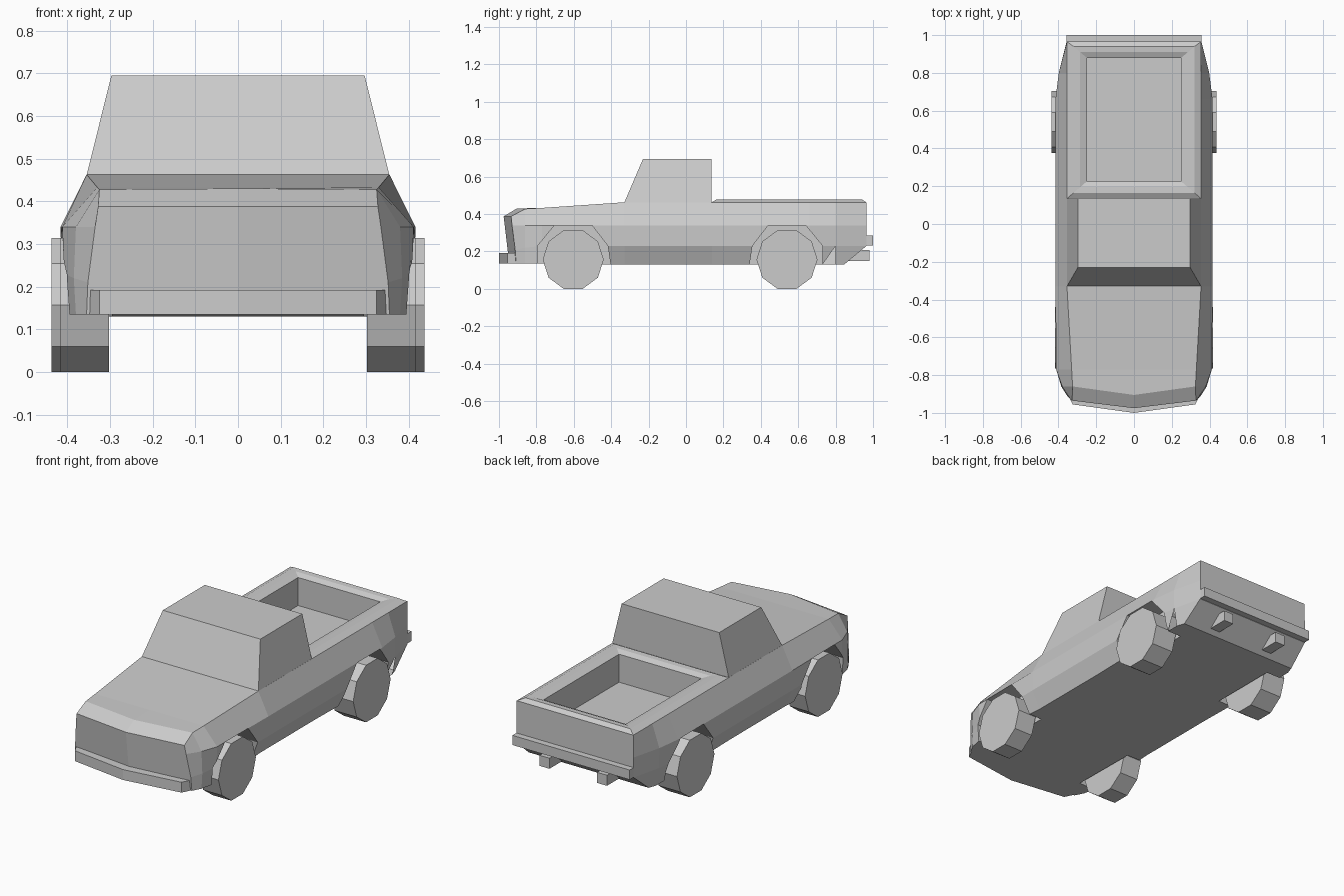
import bpy, bmesh, math

if "Cube" in bpy.data.objects:
    bpy.data.objects.remove(bpy.data.objects["Cube"])


def mesh_object(name, verts, faces):
    bm = bmesh.new()
    vs = [bm.verts.new(v) for v in verts]
    for f in faces:
        bm.faces.new([vs[i] for i in f])
    bmesh.ops.recalc_face_normals(bm, faces=bm.faces)
    me = bpy.data.meshes.new(name)
    bm.to_mesh(me)
    bm.free()
    ob = bpy.data.objects.new(name, me)
    bpy.context.collection.objects.link(ob)
    return ob


def loft(name, rings, caps):
    n = len(rings[0])
    faces = [(r * n + i, r * n + (i + 1) % n, (r + 1) * n + (i + 1) % n, (r + 1) * n + i)
             for r in range(len(rings) - 1) for i in range(n)]
    return mesh_object(name, [p for r in rings for p in r], faces + caps)


def prism(name, pts, axis, lo, hi):
    def place(p, d):
        return (d, p[0], p[1]) if axis == 'X' else (p[0], p[1], d)
    n = len(pts)
    rings = [[place(p, d) for p in pts] for d in (lo, hi)]
    return loft(name, rings, [tuple(range(n)), tuple(range(n, 2 * n))])


def box(name, x0, x1, y0, y1, z0, z1):
    return prism(name, [(x0, y0), (x1, y0), (x1, y1), (x0, y1)], 'Z', z0, z1)


def cut(target, cutter):
    cutter.hide_render = True
    cutter.hide_set(True)
    m = target.modifiers.new(cutter.name, 'BOOLEAN')
    m.operation = 'DIFFERENCE'
    m.solver = 'EXACT'
    m.object = cutter


# Body: half sections (top centre, shoulder, belt, sill, bottom, bottom centre), nose to tail
def section(y, top, shoulder, belt, sill, bottom, low=0.13):
    return [(0, y, top), (shoulder, y, top), (belt, y, 0.34),
            (sill, y, 0.23), (bottom, y, low), (0, y, low)]


halves = [
    [(0, -.975, .388), (.328, -.935, .388), (.335, -.93, .34),
     (.352, -.913, .21), (.355, -.908, .135), (0, -.945, .135)],
    [(0, -.905, .43), (.325, -.86, .428), (.38, -.86, .34),
     (.385, -.86, .22), (.38, -.86, .135), (0, -.86, .135)],
    section(-.77, .433, .33, .412, .407, .40, .135),
    section(-.33, .463, .355, .416, .414, .37),
    section(.14, .463, .355, .416, .414, .37),
    section(.66, .463, .355, .416, .414, .38),
    section(.80, .463, .355, .398, .396, .38),
    [(0, .965, .463), (.355, .965, .463), (.357, .965, .34),
     (.357, .965, .23), (.365, .845, .13), (0, .845, .13)],
]
rings = [h + [(-x, y, z) for x, y, z in h[4:0:-1]] for h in halves]
e = 10 * (len(rings) - 1)
body = loft("body", rings, [
    (0, 1, 2, 3, 4, 5), (5, 6, 7, 8, 9, 0),
    (e, e + 1, e + 2, e + 3, e + 7, e + 8, e + 9), (e + 3, e + 4, e + 5, e + 6, e + 7)])

# Wheel arches and wheels
for end, yc, outer in (("front", -.603, .417), ("rear", .54, .437)):
    arch = [(-.19, .05), (-.19, .23), (-.10, .34), (.10, .34), (.185, .23), (.2, .13), (.2, .05)]
    if end == "rear":
        arch = [(-y, z) for y, z in arch]
    wheel = [(yc + .163 * math.cos(math.tau * i / 10), .157 + .165 * math.sin(math.tau * i / 10))
             for i in range(10)]
    for side, s in (("right", 1), ("left", -1)):
        cut(body, prism(f"{end}_{side}_arch_cutter", [(yc + y, z) for y, z in arch],
                        'X', s * .295, s * .55))
        prism(f"{end}_{side}_wheel", wheel, 'X', s * .303, s * outer)

# Cargo bed opening and raised rim
cut(body, box("bed_cutter", -.25, .25, .225, .88, .31, .6))


def rim_ring(x, y0, y1, z):
    return [(-x, y0, z), (x, y0, z), (x, y1, z), (-x, y1, z)]


loft("bed_rim", [rim_ring(.355, .135, .965, .462), rim_ring(.32, .165, .94, .479),
                 rim_ring(.285, .195, .91, .477), rim_ring(.25, .225, .88, .464),
                 rim_ring(.25, .225, .88, .455), rim_ring(.35, .14, .96, .455),
                 rim_ring(.355, .135, .965, .462)], [])

# Cab with sloped windscreen and sides
loft("cab", [rim_ring(.355, -.33, .135, .461),
             [(-.297, -.23, .695), (.297, -.23, .695), (.297, .135, .695), (-.297, .135, .695)]],
     [(0, 1, 2, 3), (4, 5, 6, 7)])

# Bumpers and rear hangers
prism("front_bumper", [(0, -1), (.325, -.955), (.352, -.90), (-.352, -.90), (-.325, -.955)],
      'Z', .135, .192)
box("rear_bumper", -.357, .357, .95, 1, .232, .285)
for side, s in (("right", 1), ("left", -1)):
    box(f"rear_{side}_hanger", s * .145, s * .205, .86, .98, .15, .208)
